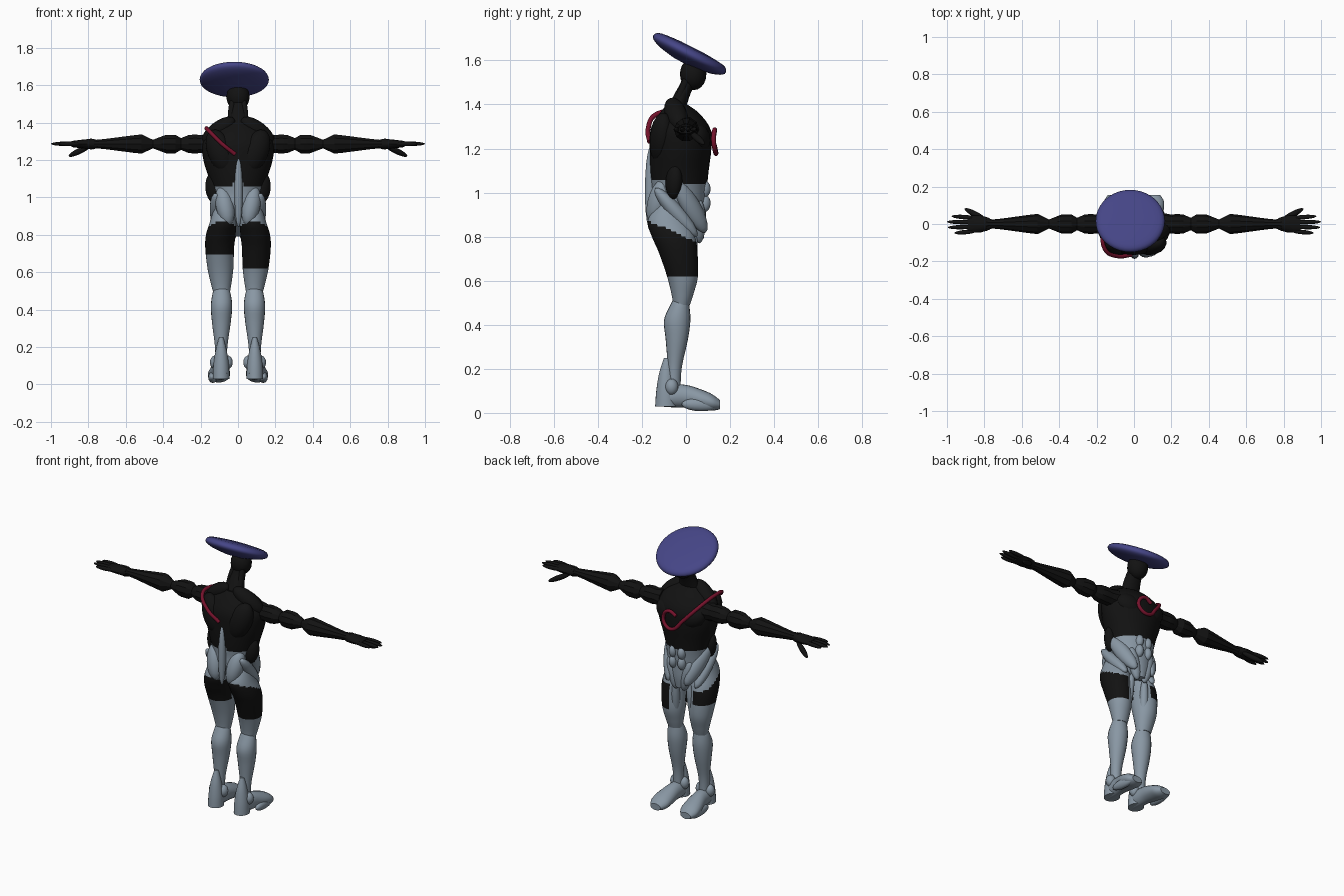
import bpy, bmesh, math
from mathutils import Vector, Matrix

if "Cube" in bpy.data.objects:
    bpy.data.objects.remove(bpy.data.objects["Cube"])


def material(name, r, g, b):
    mat = bpy.data.materials.new(name)
    mat.use_nodes = True
    mat.diffuse_color = (r, g, b, 1)
    bsdf = mat.node_tree.nodes["Principled BSDF"]
    bsdf.inputs["Base Color"].default_value = (r, g, b, 1)
    bsdf.inputs["Roughness"].default_value = 0.7
    return mat


BLACK = material("soft black", 0.006, 0.006, 0.006)
GREY = material("blue grey", 0.25, 0.31, 0.37)
BLUE = material("indigo", 0.06, 0.06, 0.24)
RED = material("dark red", 0.18, 0.006, 0.025)


def finish(name, bm, mats, rule=None, angle=40):
    bmesh.ops.recalc_face_normals(bm, faces=bm.faces)
    if rule:
        for f in bm.faces:
            f.material_index = int(rule(f.calc_center_median()))
    mesh = bpy.data.meshes.new(name)
    bm.to_mesh(mesh)
    bm.free()
    for m in mats:
        mesh.materials.append(m)
    obj = bpy.data.objects.new(name, mesh)
    bpy.context.collection.objects.link(obj)
    bpy.ops.object.select_all(action="DESELECT")
    obj.select_set(True)
    bpy.context.view_layer.objects.active = obj
    bpy.ops.object.shade_smooth_by_angle(angle=math.radians(angle))
    return obj


def resample(rings, steps):
    """Smoothly interpolate between sparse rings."""
    out = []
    for i in range(len(rings) - 1):
        p = [Vector(rings[min(max(k, 0), len(rings) - 1)]) for k in range(i - 1, i + 3)]
        for k in range(steps):
            t = k / steps
            out.append(p[1] + 0.5 * t * (p[2] - p[0] + t * (2 * p[0] - 5 * p[1] + 4 * p[2] - p[3]
                       + t * (3 * (p[1] - p[2]) + p[3] - p[0]))))
    return out + [Vector(rings[-1])]


def loft(name, axis, rings, mats, side=1, steps=4, sides=20, rule=None, angle=40):
    """Elliptical rings (position, centre u, centre v, radius u, radius v) along an axis."""
    bm = bmesh.new()
    loops = []
    for t, u, v, ru, rv in resample(rings, steps):
        loop = []
        for k in range(sides):
            a = math.tau * k / sides
            pu, pv = u + ru * math.cos(a), v + rv * math.sin(a)
            x, y, z = {"x": (t, pu, pv), "y": (pu, t, pv), "z": (pu, pv, t)}[axis]
            loop.append(bm.verts.new((x * side, y, z)))
        loops.append(loop)
    for a, b in zip(loops, loops[1:]):
        for k in range(sides):
            n = (k + 1) % sides
            bm.faces.new((a[k], a[n], b[n], b[k]))
    bm.faces.new(loops[0])
    bm.faces.new(loops[-1])
    return finish(name, bm, mats, rule, angle)


def muscle(name, a, b, width, mat, depth=None, side=1):
    """Ellipsoid stretched between two points."""
    a, b = (Vector((p[0] * side, p[1], p[2])) for p in (a, b))
    d = b - a
    bm = bmesh.new()
    bmesh.ops.create_uvsphere(bm, u_segments=16, v_segments=10, radius=1)
    size = Matrix.Diagonal((depth or width, width, d.length / 2, 1))
    turn = d.to_track_quat("Z", "Y").to_matrix().to_4x4()
    bm.transform(Matrix.Translation((a + b) / 2) @ turn @ size)
    return finish(name, bm, [mat], angle=60)


# Torso, neck and head
loft("torso", "z", [
    (.79, 0, .055, .03, .025), (.86, 0, 0, .09, .09), (.95, 0, -.03, .125, .12),
    (1.02, 0, -.03, .135, .125), (1.1, 0, -.03, .155, .133), (1.2, 0, -.025, .185, .14),
    (1.29, 0, -.025, .19, .135), (1.36, 0, -.03, .135, .09), (1.4, 0, -.04, .07, .045)],
    [GREY, BLACK], sides=32, rule=lambda c: c.z > 1.045 - 0.15 * c.y)
loft("neck", "z", [(1.33, 0, -.06, .1, .05), (1.39, 0, -.04, .068, .042), (1.45, 0, -.015, .052, .036),
                   (1.51, 0, .015, .045, .035), (1.57, 0, .03, .05, .04)], [BLACK])
muscle("head", (0, .035, 1.465), (0, .03, 1.61), .06, BLACK, .062)
muscle("spine_strip", (.003, -.165, .84), (.003, -.16, 1.21), .024, GREY, .022)

# Saucer hat, tilted down over the face
hat = loft("saucer_hat", "z", [(z, 0, 0, r, r) for z, r in (
    (-.046, .05), (-.032, .13), (-.012, .177), (.01, .183), (.028, .155), (.036, .06))],
    [BLUE], sides=40, steps=3)
hat.location = (-.02, .015, 1.627)
hat.rotation_euler.x = math.radians(-27)

# Red tube over one shoulder, looping on the chest
curve = bpy.data.curves.new("chest_tube", "CURVE")
curve.dimensions = "3D"
curve.bevel_depth = .011
curve.bevel_resolution = 3
curve.use_fill_caps = True
path = [(-.015, -.165, 1.23), (-.09, -.172, 1.29), (-.155, -.135, 1.355), (-.165, -.03, 1.365),
        (-.13, .07, 1.32), (-.06, .12, 1.24), (0, .136, 1.18), (.05, .132, 1.19),
        (.07, .125, 1.24), (.03, .13, 1.285), (-.02, .128, 1.265)]
spline = curve.splines.new("BEZIER")
spline.bezier_points.add(len(path) - 1)
for point, co in zip(spline.bezier_points, path):
    point.co = co
    point.handle_left_type = point.handle_right_type = "AUTO"
curve.materials.append(RED)
bpy.context.collection.objects.link(bpy.data.objects.new("chest_tube", curve))

for side, label in ((1, "left_"), (-1, "right_")):
    # Trunk muscles
    def add(name, a, b, width, mat, depth=None):
        muscle(label + name, a, b, width, mat, depth, side)

    add("chest", (.01, .07, 1.21), (.16, .04, 1.28), .065, BLACK, .055)
    add("shoulder_blade", (.05, -.12, 1.13), (.14, -.1, 1.36), .07, BLACK, .055)
    add("flank", (.125, -.06, .97), (.14, -.05, 1.13), .045, BLACK, .035)
    add("neck_cord", (.045, -.06, 1.36), (.025, .02, 1.56), .018, BLACK)
    add("trapezius", (.02, -.07, 1.42), (.19, -.02, 1.29), .05, BLACK)
    add("side_strap", (.12, -.14, 1.02), (.1, .05, .8), .036, GREY, .04)
    add("hip_strap", (.14, -.05, 1.06), (.06, .09, .82), .045, GREY, .035)
    add("lower_back", (.05, -.15, .85), (.09, -.1, 1.06), .05, GREY, .05)
    add("groin", (.025, .06, .77), (.07, .06, .97), .035, GREY, .03)
    for row in range(2):
        z = .95 + .065 * row
        add("belly_" + str(row + 1), (.03, .078, z - .04), (.03, .085, z + .04), .03, GREY, .025)

    # Thigh with painted shorts, one leg longer than the other
    hem = .615 if side > 0 else .7

    def shorts(c):
        inner_front = abs(c.x) < .08 and c.y > -.03
        return hem < c.z < .795 - .45 * c.y and not inner_front

    loft(label + "thigh", "z", [
        (.95, .075, -.075, .05, .06), (.87, .08, -.08, .07, .094), (.8, .092, -.057, .079, .098),
        (.73, .098, -.036, .077, .088), (.62, .094, -.016, .069, .07), (.54, .09, -.016, .055, .05),
        (.49, .088, -.02, .044, .038)], [GREY, BLACK], side, steps=6, sides=32, rule=shorts)
    add("inner_thigh", (.045, .04, .82), (.07, .0, .52), .026, GREY)

    # Calf, ankle and foot
    loft(label + "calf", "z", [
        (.53, .088, -.02, .03, .03), (.49, .088, -.028, .047, .043), (.42, .088, -.04, .057, .06),
        (.33, .089, -.042, .05, .05), (.2, .09, -.052, .033, .032), (.08, .09, -.06, .03, .035)],
        [GREY], side)
    loft(label + "heel", "z", [
        (.03, .09, -.09, .045, .05), (.1, .09, -.09, .042, .045), (.18, .09, -.09, .03, .032),
        (.25, .09, -.085, .012, .015)], [GREY], side)
    for x in (.058, .12):
        add("ankle_knob", (x, -.065, .08), (x, -.065, .155), .03, GREY)
    loft(label + "foot", "y", [
        (-.125, .09, .06, .03, .03), (-.06, .09, .075, .043, .05), (0, .093, .075, .047, .052),
        (.07, .1, .06, .058, .046), (.12, .103, .047, .057, .037), (.155, .105, .037, .035, .02)],
        [GREY], side)
    add("outer_toe", (.14, -.02, .04), (.13, .15, .035), .03, GREY, .024)

    # Faceted arm and hand
    loft(label + "arm", "x", [
        (x, 0, 1.285, r, r) for x, r in (
            (.15, .06), (.2, .05), (.23, .054), (.265, .05), (.305, .033), (.335, .052), (.385, .052),
            (.455, .024), (.515, .054), (.56, .049), (.7, .03), (.755, .024), (.79, .032))],
        [BLACK], side, steps=1, sides=10, angle=25)
    loft(label + "palm", "x", [
        (.77, 0, 1.285, .03, .028), (.82, 0, 1.285, .045, .025), (.89, -.002, 1.285, .045, .016)],
        [BLACK], side, steps=2, sides=12)
    for i, tip in enumerate((.975, 1, .995, .96)):
        y = .036 - .026 * i
        add("finger_" + str(i + 1), (.84, y * .9, 1.287), (tip, y * 1.15, 1.286), .012, BLACK)
    add("thumb", (.79, .02, 1.275), (.905, .082, 1.22), .016, BLACK)
